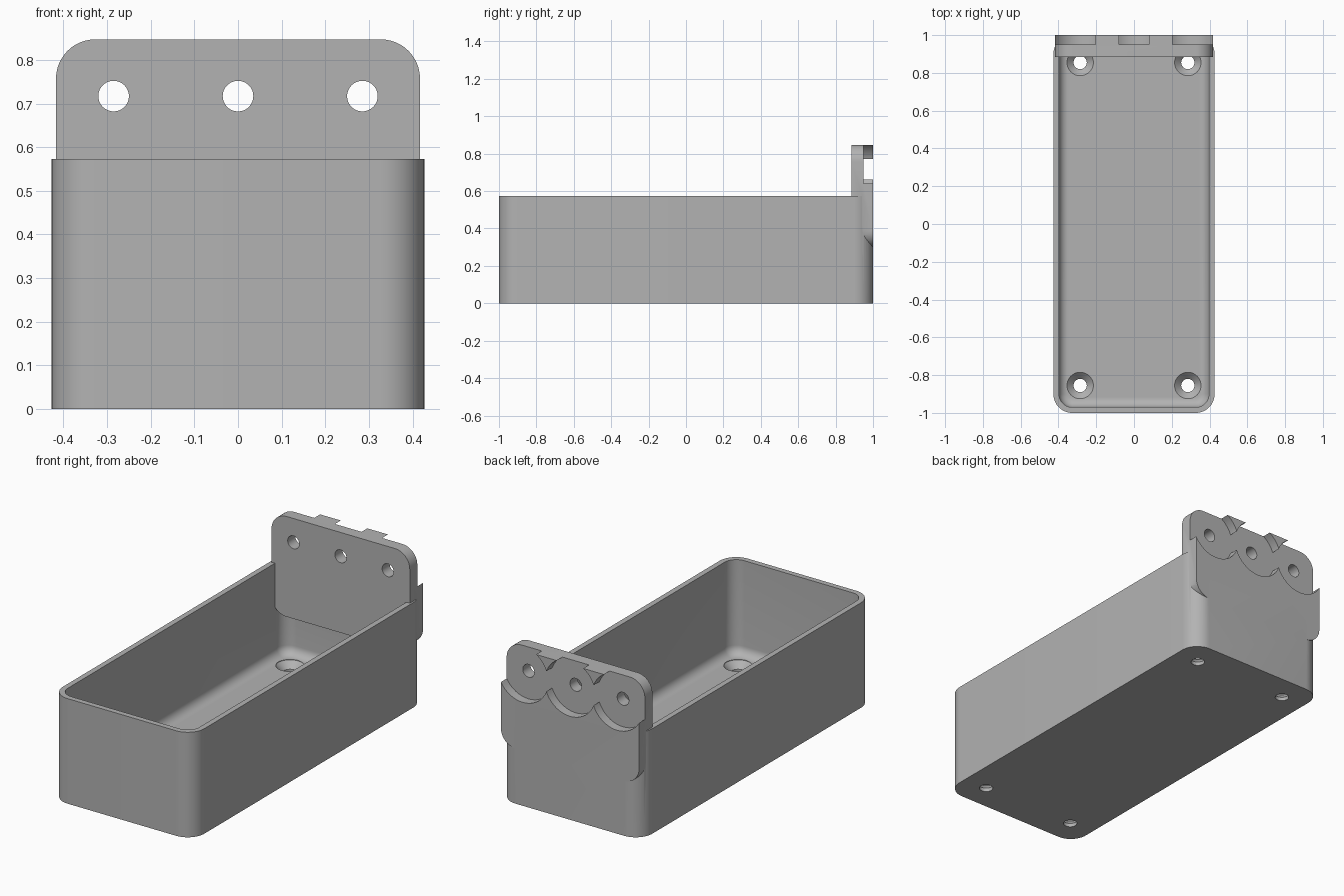
import bpy, bmesh
from math import sin, cos, pi, radians
from mathutils import Matrix

cube = bpy.data.objects.get("Cube")
if cube:
    bpy.data.objects.remove(cube, do_unlink=True)

grey = bpy.data.materials.new("plain_grey")
grey.use_nodes = True
grey.diffuse_color = (0.45, 0.45, 0.45, 1)
grey.node_tree.nodes["Principled BSDF"].inputs["Base Color"].default_value = (0.45, 0.45, 0.45, 1)

HX, HY, RIM, WALL, FLOOR = 0.427, 1.0, 0.573, 0.03, 0.057
TOP, BASE, PLATE_X = 0.847, 0.30, 0.417
HOLE_R, HOLE_X, HOLE_Z = 0.035, 0.285, 0.717


def rounded_ring(hx, hy, r, z, steps=12):
    """Rounded rectangle outline at height z."""
    pts = []
    for q, (sx, sy) in enumerate([(1, 1), (-1, 1), (-1, -1), (1, -1)]):
        for i in range(steps + 1):
            a = (q + i / steps) * pi / 2
            pts.append((sx * (hx - r) + r * cos(a), sy * (hy - r) + r * sin(a), z))
    return pts


def circle_ring(r, z, steps=48):
    return [(r * cos(2 * pi * i / steps), r * sin(2 * pi * i / steps), z) for i in range(steps)]


def loft(name, rings, matrix=Matrix()):
    """Closed solid through stacked outlines."""
    bm = bmesh.new()
    loops = [[bm.verts.new(p) for p in ring] for ring in rings]
    n = len(loops[0])
    for lo, hi in zip(loops, loops[1:]):
        for i in range(n):
            j = (i + 1) % n
            bm.faces.new((lo[i], lo[j], hi[j], hi[i]))
    bm.faces.new(loops[0][::-1])
    bm.faces.new(loops[-1])
    bm.transform(matrix)
    bmesh.ops.recalc_face_normals(bm, faces=bm.faces)
    mesh = bpy.data.meshes.new(name)
    bm.to_mesh(mesh)
    bm.free()
    mesh.materials.append(grey)
    ob = bpy.data.objects.new(name, mesh)
    bpy.context.collection.objects.link(ob)
    return ob


def combine(target, tool, operation):
    """Apply a boolean and discard the tool."""
    mod = target.modifiers.new("cut", 'BOOLEAN')
    mod.operation, mod.solver, mod.object = operation, 'EXACT', tool
    bpy.ops.object.select_all(action='DESELECT')
    bpy.context.view_layer.objects.active = target
    target.select_set(True)
    bpy.ops.object.modifier_apply(modifier=mod.name)
    bpy.data.objects.remove(tool, do_unlink=True)


# Tray shell
tray = loft("wall_mount_tray", [rounded_ring(HX, HY, 0.1, z) for z in (0, RIM)])

# Cavity with a filleted floor
fillet, radius = 0.05, 0.07
rings = []
for i in range(9):
    a = i / 8 * pi / 2
    d = fillet * (1 - sin(a))
    rings.append(rounded_ring(HX - WALL - d, HY - WALL - d, radius - d,
                              FLOOR + fillet * (1 - cos(a))))
rings.append(rounded_ring(HX - WALL, HY - WALL, radius, 1))
combine(tray, loft("cavity", rings), 'DIFFERENCE')

# Rounded mounting plate standing in the back wall
upright = Matrix.Rotation(radians(90), 4, 'X')
place = Matrix.Translation((0, HY, (TOP + BASE) / 2)) @ upright
plate = loft("mounting_plate",
             [rounded_ring(PLATE_X, (TOP - BASE) / 2, 0.09, z) for z in (0, 0.115)], place)
combine(tray, plate, 'UNION')

# Screw holes with round recesses behind
for x in (-HOLE_X, 0, HOLE_X):
    spot = Matrix.Translation((x, HY, HOLE_Z)) @ upright
    combine(tray, loft("recess", [circle_ring(0.153, z) for z in (-0.1, 0.05)], spot), 'DIFFERENCE')
    combine(tray, loft("screw_hole", [circle_ring(HOLE_R, z) for z in (-0.1, 0.2)], spot), 'DIFFERENCE')

# Countersunk holes in the floor
for x in (-HOLE_X, HOLE_X):
    for y in (-0.855, 0.855):
        profile = [(HOLE_R, -0.1), (HOLE_R, 0.02), (0.07, FLOOR - 0.002), (0.07, 0.15)]
        sink = loft("countersink", [circle_ring(r, z) for r, z in profile],
                    Matrix.Translation((x, y, 0)))
        combine(tray, sink, 'DIFFERENCE')

bpy.ops.object.select_all(action='DESELECT')
tray.select_set(True)
bpy.context.view_layer.objects.active = tray
bpy.ops.object.shade_smooth_by_angle(angle=radians(30))
